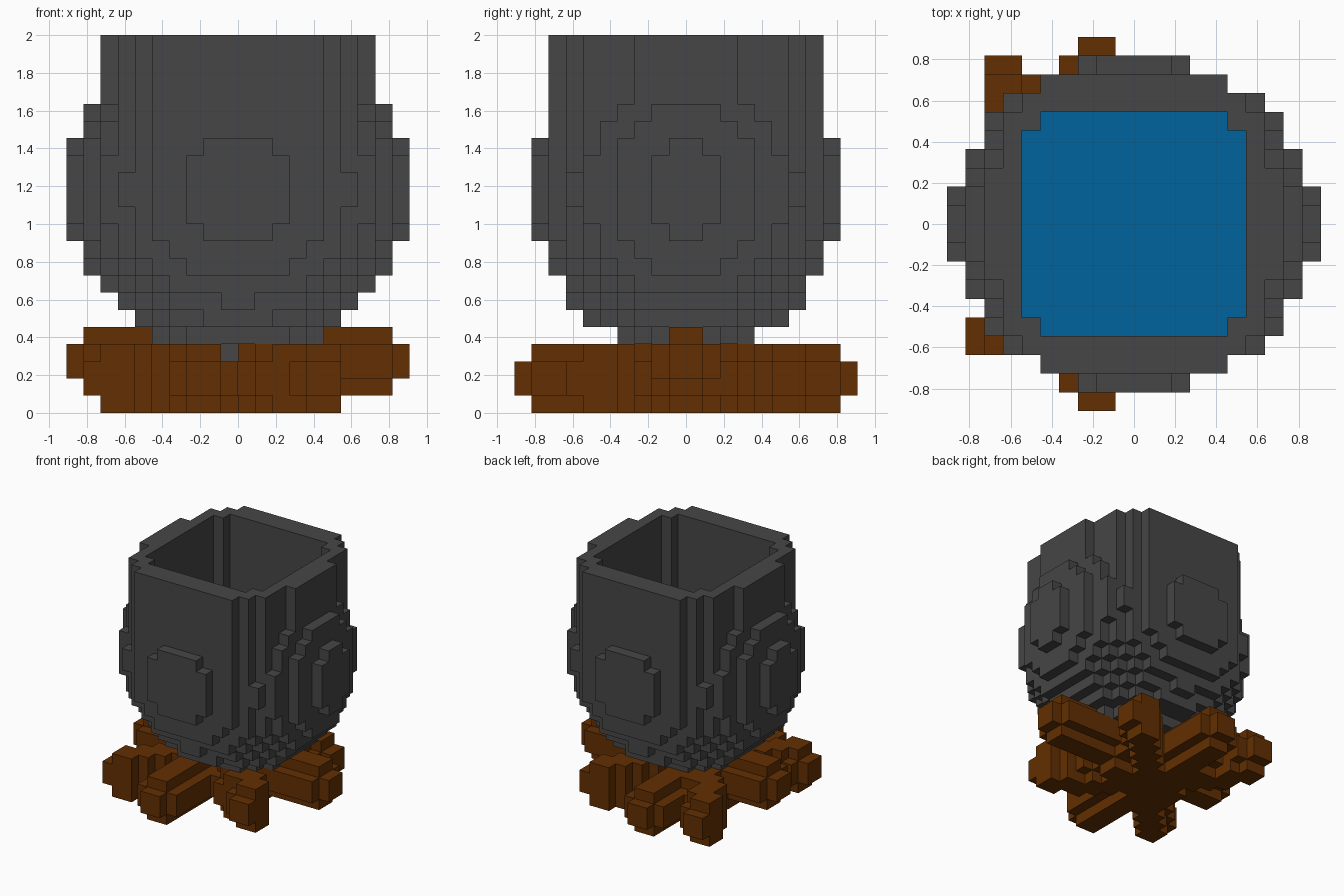
import bpy, bmesh, math
from mathutils import Vector

if "Cube" in bpy.data.objects:
    bpy.data.objects.remove(bpy.data.objects["Cube"])

U = 1 / 11  # block size


def material(name, rgb):
    m = bpy.data.materials.new(name)
    m.diffuse_color = (*rgb, 1)
    m.use_nodes = True
    m.node_tree.nodes["Principled BSDF"].inputs["Base Color"].default_value = m.diffuse_color
    return m


iron = material("dark iron", (0.061, 0.061, 0.061))
wood = material("brown wood", (0.124, 0.029, 0.0005))
blue = material("water blue", (0.0, 0.125, 0.335))

# Corner offsets of each block side, keyed by outward direction
SIDES = {
    (1, 0, 0): [(1, 0, 0), (1, 1, 0), (1, 1, 1), (1, 0, 1)],
    (-1, 0, 0): [(0, 0, 0), (0, 0, 1), (0, 1, 1), (0, 1, 0)],
    (0, 1, 0): [(0, 1, 0), (0, 1, 1), (1, 1, 1), (1, 1, 0)],
    (0, -1, 0): [(0, 0, 0), (1, 0, 0), (1, 0, 1), (0, 0, 1)],
    (0, 0, 1): [(0, 0, 1), (1, 0, 1), (1, 1, 1), (0, 1, 1)],
    (0, 0, -1): [(0, 0, 0), (0, 1, 0), (1, 1, 0), (1, 0, 0)],
}
GRID = [(x, y, z) for x in range(-11, 11) for y in range(-11, 11) for z in range(22)]


def cells_of(test):
    return {c for c in GRID if test(c[0] + .5, c[1] + .5, c[2] + .5)}


def block_object(name, cells, mat, neighbours=frozenset()):
    """Skin the blocks, skipping sides that touch neighbours, and merge flat areas."""
    bm = bmesh.new()
    verts = {}
    for c in sorted(cells):
        for d, corners in SIDES.items():
            n = tuple(a + b for a, b in zip(c, d))
            if n in cells or n in neighbours:
                continue
            loop = []
            for o in corners:
                p = tuple(a + b for a, b in zip(c, o))
                if p not in verts:
                    verts[p] = bm.verts.new(Vector(p) * U)
                loop.append(verts[p])
            bm.faces.new(loop)
    bmesh.ops.dissolve_limit(bm, angle_limit=0.01, verts=bm.verts[:], edges=bm.edges[:])
    me = bpy.data.meshes.new(name)
    bm.to_mesh(me)
    bm.free()
    me.materials.append(mat)
    ob = bpy.data.objects.new(name, me)
    bpy.context.collection.objects.link(ob)
    return ob


WATER_TOP = 11
RIM = [8, 8, 8, 7, 7, 7, 6, 5]  # rim half width for each row away from the middle


def opening(x, y):
    return abs(x) < 6 and abs(y) < 6 and not (abs(x) > 5 and abs(y) > 5)


def in_water(x, y, z):
    return opening(x, y) and WATER_TOP - 1 < z < WATER_TOP


def in_pot(x, y, z):
    if opening(x, y) and z > WATER_TOP - 1:
        return False
    row = int(abs(y))
    squash = 1.27 if row in (5, 6) else 1.22
    belly = x * x + squash * y * y + (z - 13) ** 2 <= 97 and z < 18
    neck = z > 13 and row < 8 and abs(x) < RIM[row]
    return belly or neck


# Straight logs: a round block ball swept from the hub to each end
HUB = (-2, 0, 2)
STRAIGHT_ENDS = [(8, 0, 3), (-8, 0, 3), (-2, 8, 2), (-2, -8, 2)]
# Slanted logs: tip centre and half size of the middle layers
SLANTED = [(5, -5.5, 1, 1.5), (4.5, 6, 1.5, 1), (-7.5, -6, 1.5, 1), (-7, 7.5, 1, 1.5)]


def straight_log(end):
    steps = 10
    a, b = Vector(HUB), Vector(end)
    n = int(max(abs(v) for v in b - a))
    out = set()
    for i in range(n + 1):
        p = a.lerp(b, i / n)
        p.z = math.floor(p.z + 0.5)
        out |= cells_of(lambda x, y, z: (x - p.x) ** 2 + (y - p.y) ** 2 + (z - p.z) ** 2 < 4)
    return out


def slanted_log(tx, ty, hx, hy):
    """Middle layers sweep the full tip; top and bottom layers are narrower and shorter."""
    out = set()
    # the narrow layers pull back along the longer side of the tip
    ox = tx - math.copysign(hx - 1, tx)
    oy = ty - math.copysign(hy - 1, ty)
    n = int(max(abs(tx - HUB[0]), abs(ty)) + 0.5)
    for i in range(n + 1):
        for cx, cy, ax, ay, layers in ((tx, ty, hx, hy, (1, 2)), (ox, oy, 1, 1, (0, 3))):
            t = i / n
            x0 = math.floor(HUB[0] + (cx - HUB[0]) * t - ax + 0.5)
            y0 = math.floor(cy * t - ay + 0.5)
            out |= {(x0 + dx, y0 + dy, z) for dx in range(int(2 * ax))
                    for dy in range(int(2 * ay)) for z in layers}
    return out


pot = cells_of(in_pot)
water = cells_of(in_water)
logs = set()
for e in STRAIGHT_ENDS:
    logs |= straight_log(e)
for s in SLANTED:
    logs |= slanted_log(*s)

block_object("pot", pot, iron, water)
block_object("water", water, blue, pot)
block_object("firewood", logs, wood)
